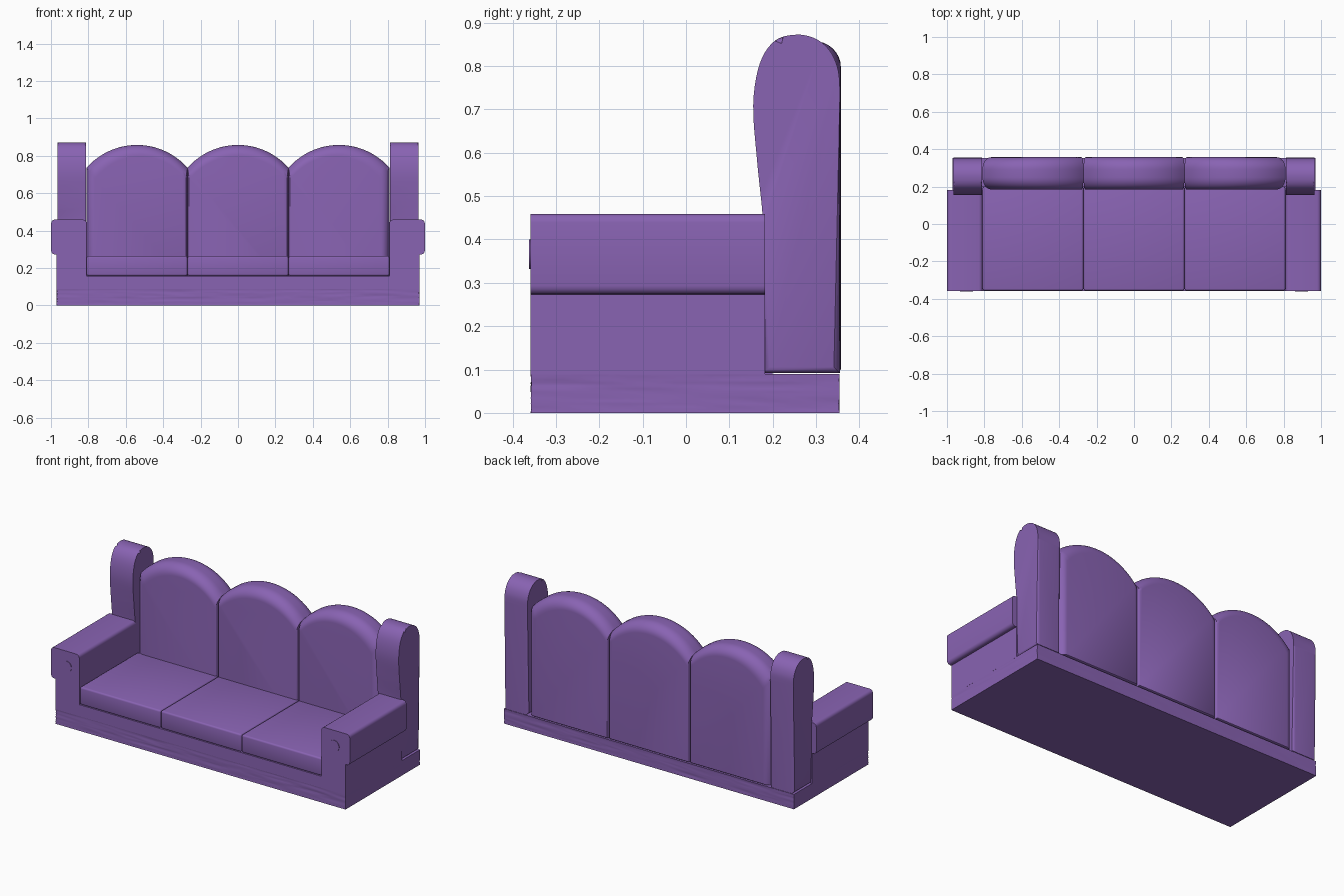
import bpy, bmesh, math
from mathutils import Vector, noise

if "Cube" in bpy.data.objects:
    bpy.data.objects.remove(bpy.data.objects["Cube"])

purple = bpy.data.materials.new("purple fabric")
purple.diffuse_color = (0.25, 0.125, 0.45, 1)
purple.use_nodes = True
purple.node_tree.nodes["Principled BSDF"].inputs["Base Color"].default_value = purple.diffuse_color


def finish(name, bm):
    bmesh.ops.recalc_face_normals(bm, faces=bm.faces)
    me = bpy.data.meshes.new(name)
    bm.to_mesh(me)
    bm.free()
    me.materials.append(purple)
    ob = bpy.data.objects.new(name, me)
    bpy.context.collection.objects.link(ob)
    bpy.ops.object.select_all(action='DESELECT')
    ob.select_set(True)
    bpy.context.view_layer.objects.active = ob
    bpy.ops.object.shade_smooth_by_angle(angle=math.radians(35))
    return ob


def bevel(bm, width, rule, segments=4):
    edges = [e for e in bm.edges if rule(e)]
    bmesh.ops.bevel(bm, geom=edges, offset=width, segments=segments,
                    profile=0.5, affect='EDGES', clamp_overlap=True)


def box_mesh(x0, x1, y0, y1, z0, z1):
    bm = bmesh.new()
    bmesh.ops.create_cube(bm, size=1)
    for v in bm.verts:
        v.co = ((x0 + x1) / 2 + v.co.x * (x1 - x0),
                (y0 + y1) / 2 + v.co.y * (y1 - y0),
                (z0 + z1) / 2 + v.co.z * (z1 - z0))
    return bm


def loft(rings):
    bm = bmesh.new()
    vs = [[bm.verts.new(p) for p in r] for r in rings]
    n = len(vs[0])
    for a, b in zip(vs, vs[1:]):
        for i in range(n):
            bm.faces.new((a[i], a[(i + 1) % n], b[(i + 1) % n], b[i]))
    bm.faces.new(vs[0])
    bm.faces.new(vs[-1][::-1])
    return bm


def spline(pts, steps=5):
    # Catmull-Rom through 2D points
    p = [Vector(q) for q in [pts[0]] + pts + [pts[-1]]]
    out = []
    for a, b, c, d in zip(p, p[1:], p[2:], p[3:]):
        for k in range(steps):
            t = k / steps
            out.append(0.5 * (2 * b + (c - a) * t + (2 * a - 5 * b + 4 * c - d) * t * t
                              + (3 * b - a - 3 * c + d) * t ** 3))
    return out + [p[-1]]


# Plinth with faint wood grain in its sides
bm = box_mesh(-0.97, 0.97, -0.358, 0.354, 0, 0.09)
for axis, cuts in ((0, 40), (1, 18), (2, 12)):
    bmesh.ops.subdivide_edges(
        bm, cuts=cuts, use_grid_fill=True,
        edges=[e for e in bm.edges
               if abs((e.verts[0].co - e.verts[1].co)[axis]) > 0.05])
for v in bm.verts:
    if 0.004 < v.co.z < 0.086:
        g = 0.004 * abs(noise.noise(Vector((v.co.x * 5, v.co.y * 5, v.co.z * 70))))
        if abs(v.co.x) > 0.969:
            v.co.x -= math.copysign(g, v.co.x)
        if v.co.y < -0.357 or v.co.y > 0.353:
            v.co.y -= math.copysign(g, v.co.y)
finish("plinth", bm)

# Frame under the seat
finish("seat_frame", box_mesh(-0.815, 0.815, -0.358, 0.2, 0.088, 0.158))

# Seat cushions and scalloped back cushions
for i, side in enumerate(("left", "middle", "right")):
    x0, x1 = -0.81 + 0.54 * i, -0.27 + 0.54 * i
    bm = box_mesh(x0 + 0.001, x1 - 0.001, -0.356, 0.2, 0.158, 0.265)
    bevel(bm, 0.01, lambda e: True, 3)
    finish(side + "_seat_cushion", bm)

    def outline(y, k):
        # k = 0 full outline, 1 = fully inset at the front or back face
        l = x0 + k * (0.045 if i == 0 else 0.01)
        r = x1 - k * (0.045 if i == 2 else 0.01)
        ring = [(l, y, 0.092 + 0.008 * k), (r, y, 0.092 + 0.008 * k)]
        rad = (0.27 ** 2 + 0.122 ** 2) / (2 * 0.122)
        for j in range(29):
            u = 1 - 2 * j / 28
            z = 0.858 - rad + math.sqrt(rad ** 2 - (0.27 * u) ** 2)
            ring.append(((l + r) / 2 + u * (r - l) / 2, y, z - 0.06 * k))
        return ring

    angles = [math.pi / 2 * j / 8 for j in range(9)]
    rings = [outline(0.185 + 0.065 * (1 - math.sin(a)), 1 - math.cos(a))
             for a in reversed(angles)]
    rings += [outline(0.357 - 0.065 * (1 - math.sin(a)), 1 - math.cos(a))
              for a in angles]
    finish(side + "_back_cushion", loft(rings))

# Arms and wings, mirrored
for side, s in (("left", -1), ("right", 1)):
    lo, hi = sorted((s * 0.81, s * 0.97))
    finish(side + "_arm_base", box_mesh(lo, hi, -0.358, 0.182, 0.088, 0.3))

    lo, hi = sorted((s * 0.81, s * 0.999))
    bm = box_mesh(lo, hi, -0.359, 0.182, 0.273, 0.459)
    bevel(bm, 0.02, lambda e: abs(e.verts[0].co.y - e.verts[1].co.y) > 0.3
          and (e.verts[0].co.z > 0.4 or abs(e.verts[0].co.x) > 0.9))
    finish(side + "_arm_rest", bm)

    # Round button on the arm front
    ring = [(s * 0.895 + 0.034 * math.cos(math.tau * j / 32),
             0.366 + 0.034 * math.sin(math.tau * j / 32)) for j in range(32)]
    finish(side + "_arm_button", loft([[(x, y, z) for x, z in ring]
                                       for y in (-0.362, -0.35)]))

    # Tall wing with a bulging rounded top
    curve = spline([(0.355, 0.74), (0.351, 0.79), (0.333, 0.833), (0.30, 0.862),
                    (0.255, 0.872), (0.205, 0.858), (0.17, 0.805), (0.155, 0.71),
                    (0.164, 0.58), (0.177, 0.45), (0.179, 0.35)])
    prof = [(0.179, 0.092), (0.355, 0.092)] + [tuple(p) for p in curve]
    bm = loft([[(s * x, y, z) for y, z in prof] for x in (0.812, 0.966)])
    bevel(bm, 0.014, lambda e: abs(e.verts[0].co.x - e.verts[1].co.x) < 0.01, 3)
    finish(side + "_wing", bm)
